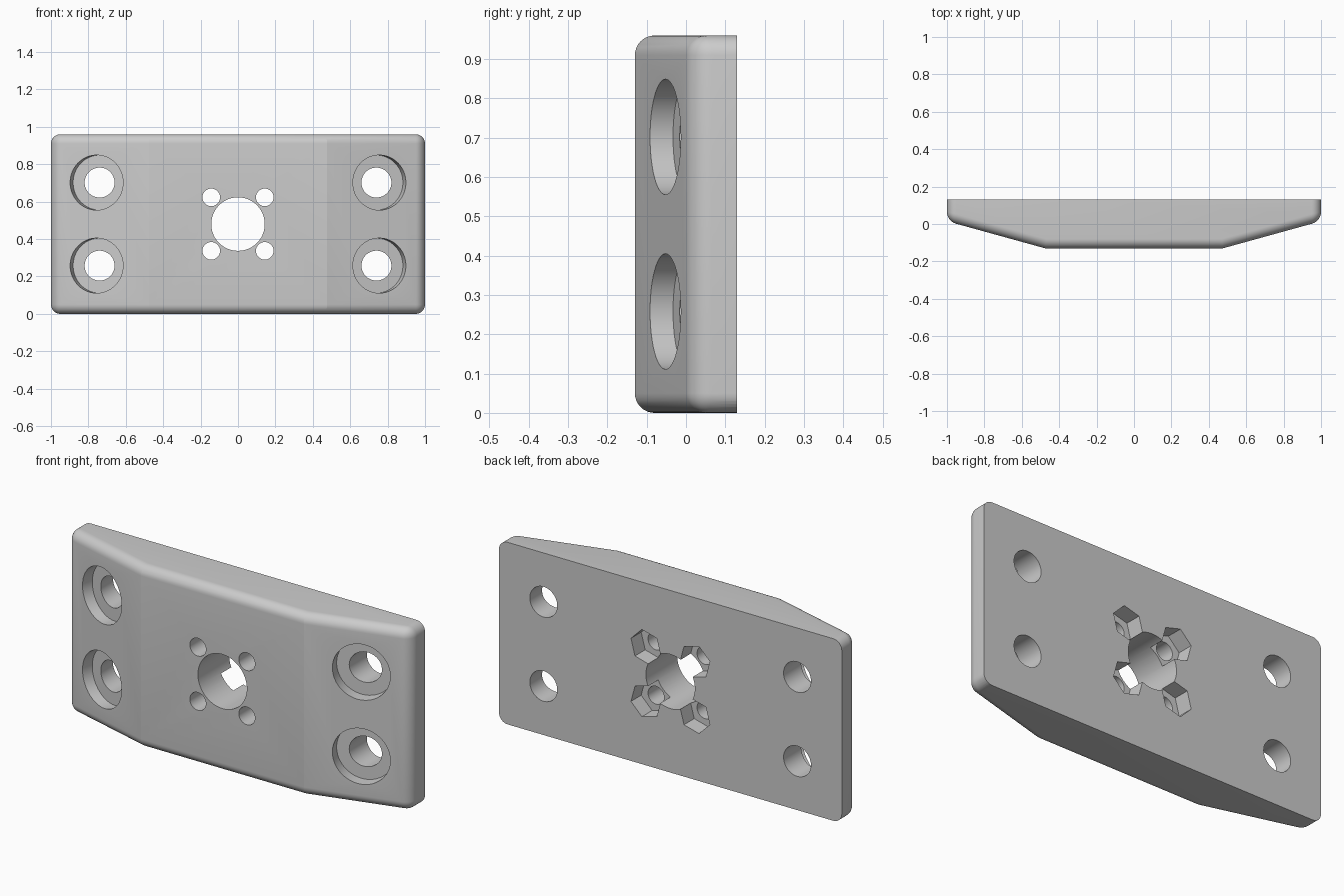
import bpy, bmesh, math
from mathutils import Vector

cube = bpy.data.objects.get("Cube")
if cube:
    bpy.data.objects.remove(cube)

HEIGHT, BACK, FRONT = 0.96, 0.13, -0.13
MID_Z = HEIGHT / 2
FOLD_X, END_Y = 0.475, 0.015
SLOPE = math.atan2(END_Y - FRONT, 1 - FOLD_X)


def make_plate():
    """Plate with sloped ends, rounded on every outer edge except the back rim."""
    half = [(1, BACK), (1, END_Y), (FOLD_X, FRONT)]
    profile = half + [(-x, y) for x, y in reversed(half)]
    bm = bmesh.new()
    face = bm.faces.new([bm.verts.new((x, y, 0)) for x, y in profile])
    out = bmesh.ops.extrude_face_region(bm, geom=[face])
    top = [v for v in out["geom"] if isinstance(v, bmesh.types.BMVert)]
    bmesh.ops.translate(bm, verts=top, vec=(0, 0, HEIGHT))
    bmesh.ops.recalc_face_normals(bm, faces=bm.faces)

    def rounded(edge):
        a, b = (v.co for v in edge.verts)
        on_back = a.y > BACK - 0.01 and b.y > BACK - 0.01
        vertical = abs(a.z - b.z) > 0.1
        if vertical:
            return abs(a.x) > 0.9 and not on_back
        return not on_back

    edges = [e for e in bm.edges if rounded(e)]
    bmesh.ops.bevel(bm, geom=edges, offset=0.05, segments=8,
                    profile=0.5, affect='EDGES', clamp_overlap=True)
    # Round the back corners by trimming with a rounded outline
    mesh = bpy.data.meshes.new("mounting_plate")
    bm.to_mesh(mesh)
    bm.free()
    obj = bpy.data.objects.new("mounting_plate", mesh)
    bpy.context.collection.objects.link(obj)
    return obj


def make_outline():
    """Rounded rectangle block that shapes the four corners."""
    r = 0.05
    bm = bmesh.new()
    verts = []
    for i, (sx, sz) in enumerate([(1, 1), (-1, 1), (-1, -1), (1, -1)]):
        for k in range(9):
            a = math.radians(90 * i + 90 * k / 8)
            verts.append(bm.verts.new((sx * (1 - r) + r * math.cos(a), -0.5,
                                       MID_Z + sz * (MID_Z - r) + r * math.sin(a))))
    face = bm.faces.new(verts)
    out = bmesh.ops.extrude_face_region(bm, geom=[face])
    far = [v for v in out["geom"] if isinstance(v, bmesh.types.BMVert)]
    bmesh.ops.translate(bm, verts=far, vec=(0, 1, 0))
    bmesh.ops.recalc_face_normals(bm, faces=bm.faces)
    mesh = bpy.data.meshes.new("corner_outline")
    bm.to_mesh(mesh)
    bm.free()
    obj = bpy.data.objects.new("corner_outline", mesh)
    bpy.context.collection.objects.link(obj)
    return obj


def make_cutter(name, start, end, radius, sides=48, turn=0.0):
    """Prism from start to end; turn sets the angle of the first corner in xz."""
    start, end = Vector(start), Vector(end)
    axis = (end - start).normalized()
    across = Vector((0, 0, 1)).cross(axis).normalized()
    up = axis.cross(across)
    if across.x < 0:
        across = -across
    bm = bmesh.new()
    rings = []
    for c in (start, end):
        rings.append([bm.verts.new(c + radius * (
            across * math.cos(turn + math.tau * i / sides)
            + up * math.sin(turn + math.tau * i / sides))) for i in range(sides)])
    bm.faces.new(rings[0])
    bm.faces.new(rings[1])
    for i in range(sides):
        j = (i + 1) % sides
        bm.faces.new((rings[0][i], rings[0][j], rings[1][j], rings[1][i]))
    bmesh.ops.recalc_face_normals(bm, faces=bm.faces)
    mesh = bpy.data.meshes.new(name)
    bm.to_mesh(mesh)
    bm.free()
    obj = bpy.data.objects.new(name, mesh)
    bpy.context.collection.objects.link(obj)
    return obj


def apply_cutter(target, cutter, operation='DIFFERENCE'):
    cutter.hide_render = True
    mod = target.modifiers.new(cutter.name, 'BOOLEAN')
    mod.operation = operation
    mod.solver = 'EXACT'
    mod.object = cutter
    bpy.context.view_layer.objects.active = target
    bpy.ops.object.modifier_apply(modifier=mod.name)
    bpy.data.objects.remove(cutter)


plate = make_plate()
apply_cutter(plate, make_outline(), 'INTERSECT')

# Central bore
apply_cutter(plate, make_cutter("bore", (0, -1, MID_Z), (0, 1, MID_Z), 0.143))

for sx in (-1, 1):
    for sz in (-1, 1):
        # Small bolt holes around the bore, with hexagonal nut pockets at the back
        x, z = sx * 0.143, MID_Z + sz * 0.143
        apply_cutter(plate, make_cutter("bolt_hole", (x, -1, z), (x, 1, z), 0.047))
        diagonal = math.atan2(sz, sx)
        apply_cutter(plate, make_cutter("nut_pocket", (x, 0.045, z), (x, 0.5, z), 0.09,
                                        6, diagonal + math.pi / 6))

        # Mounting holes, with counterbores square to the sloped ends
        x, z = sx * 0.74, MID_Z + sz * 0.222
        apply_cutter(plate, make_cutter("mount_hole", (x, -1, z), (x, 1, z), 0.08))
        floor = Vector((x, 0.006, z))
        out = Vector((sx * math.sin(SLOPE), -math.cos(SLOPE), 0))
        apply_cutter(plate, make_cutter("counterbore", floor, floor + out * 0.3, 0.147))

bpy.ops.object.select_all(action='DESELECT')
plate.select_set(True)
bpy.context.view_layer.objects.active = plate
bpy.ops.object.shade_smooth_by_angle(angle=math.radians(13))
